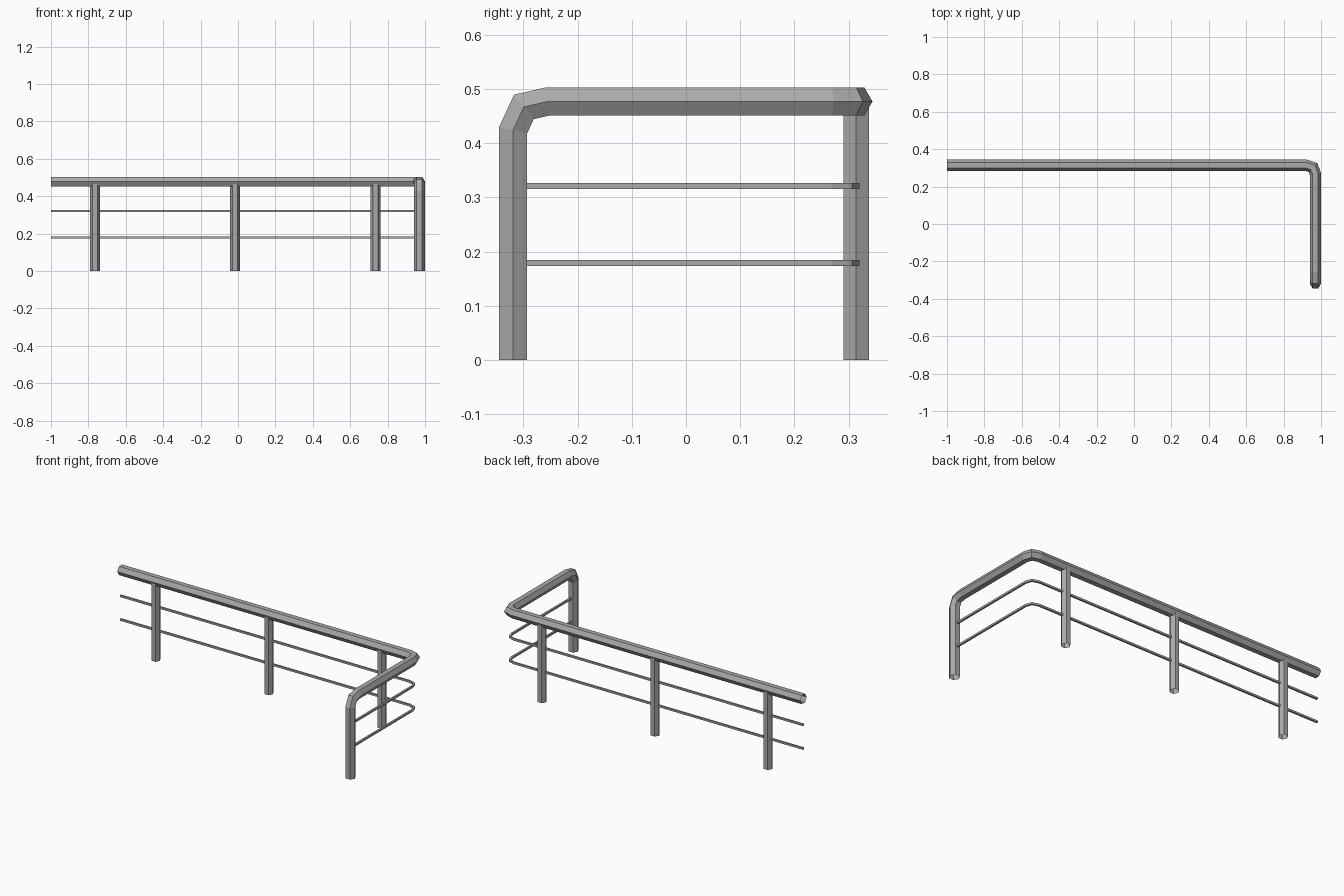
import bpy, bmesh, math
from mathutils import Vector

cube = bpy.data.objects.get("Cube")
if cube:
    bpy.data.objects.remove(cube)

steel = bpy.data.materials.new("grey_steel")
steel.use_nodes = True
steel.diffuse_color = (0.4, 0.4, 0.4, 1)
steel.node_tree.nodes["Principled BSDF"].inputs["Base Color"].default_value = (0.4, 0.4, 0.4, 1)


def tube(name, path, radius, sides, side_dir, up_dir, turn=0.0):
    """Open tube with mitred corners: a ring slides along each run to the next corner plane."""
    pts = [Vector(p) for p in path]
    dirs = [(b - a).normalized() for a, b in zip(pts, pts[1:])]
    u, w = Vector(side_dir), Vector(up_dir)
    angles = [turn + math.tau * k / sides for k in range(sides)]
    ring = [pts[0] + radius * (math.cos(a) * u + math.sin(a) * w) for a in angles]
    bm = bmesh.new()
    last = [bm.verts.new(v) for v in ring]
    for i, d in enumerate(dirs):
        corner = pts[i + 1]
        normal = d + dirs[min(i + 1, len(dirs) - 1)]
        ring = [v + d * ((corner - v).dot(normal) / d.dot(normal)) for v in ring]
        new = [bm.verts.new(v) for v in ring]
        for k in range(sides):
            j = (k + 1) % sides
            bm.faces.new((last[k], last[j], new[j], new[k]))
        last = new
    bm.normal_update()
    mesh = bpy.data.meshes.new(name)
    bm.to_mesh(mesh)
    bm.free()
    mesh.materials.append(steel)
    obj = bpy.data.objects.new(name, mesh)
    bpy.context.collection.objects.link(obj)
    return obj


BACK_Y, SIDE_X, RAIL_Z = 0.314, 0.97, 0.477
Y, Z, X = (0, 1, 0), (0, 0, 1), (1, 0, 0)


def corner_run(z):
    """Straight back run followed by the rounded side corner."""
    return [(-1, BACK_Y, z), (0.92, BACK_Y, z), (0.957, 0.302, z), (SIDE_X, 0.267, z)]


# Hexagonal handrail that bends down into the front leg
tube("handrail", corner_run(RAIL_Z) + [
    (SIDE_X, -0.255, RAIL_Z), (SIDE_X, -0.299, 0.467),
    (SIDE_X, -0.319, 0.424), (SIDE_X, -0.319, 0)], 0.03, 6, Y, Z)

# Thin square rods below the handrail
for name, z in (("lower_rod", 0.179), ("upper_rod", 0.321)):
    tube(name, corner_run(z) + [(SIDE_X, -0.3, z)], 0.008, 4, Y, Z, math.pi / 4)

# Hexagonal posts under the back run
for name, x in (("right_post", -0.765), ("middle_post", -0.015), ("left_post", 0.735)):
    tube(name, [(x, BACK_Y, 0), (x, BACK_Y, 0.47)], 0.027, 6, X, Y)
